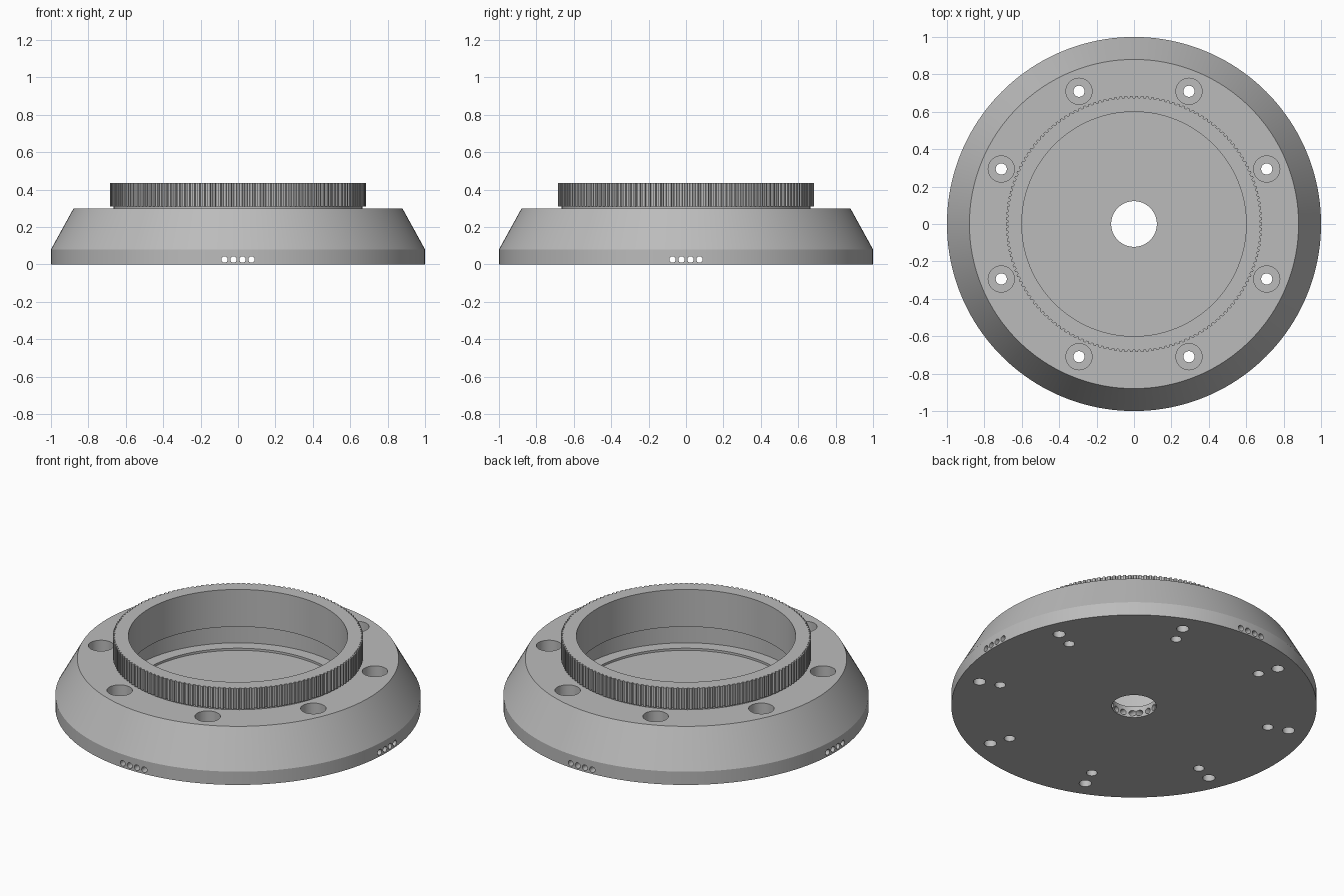
import bpy, bmesh
from math import sin, cos, pi, radians
from mathutils import Matrix, Vector

cube = bpy.data.objects.get("Cube")
if cube:
    bpy.data.objects.remove(cube)

metal = bpy.data.materials.new("machined grey")
metal.use_nodes = True
GREY = (0.5, 0.5, 0.5, 1)
metal.diffuse_color = GREY
metal.node_tree.nodes["Principled BSDF"].inputs["Base Color"].default_value = GREY


def make_object(name, bm):
    bmesh.ops.recalc_face_normals(bm, faces=bm.faces)
    mesh = bpy.data.meshes.new(name)
    bm.to_mesh(mesh)
    bm.free()
    mesh.materials.append(metal)
    obj = bpy.data.objects.new(name, mesh)
    bpy.context.collection.objects.link(obj)
    return obj


def lathe(name, profile, steps):
    """Turn a closed (radius, height) outline around the z axis."""
    bm = bmesh.new()
    rings = []
    for i in range(steps):
        a = 2 * pi * i / steps
        rings.append([bm.verts.new((r * cos(a), r * sin(a), z)) for r, z in profile])
    n = len(profile)
    for i in range(steps):
        p, q = rings[i], rings[(i + 1) % steps]
        for j in range(n):
            k = (j + 1) % n
            bm.faces.new((p[j], q[j], q[k], p[k]))
    return make_object(name, bm)


def drill(bm, start, end, radius, sides=24):
    """Add a cylinder running from start to end."""
    start, end = Vector(start), Vector(end)
    axis = end - start
    turn = axis.to_track_quat('Z', 'Y').to_matrix().to_4x4()
    bmesh.ops.create_cone(bm, cap_ends=True, segments=sides, radius1=radius,
                          radius2=radius, depth=axis.length,
                          matrix=Matrix.Translation((start + end) / 2) @ turn)


def cut(target, name, bm):
    cutter = make_object(name, bm)
    cutter.hide_render = True
    mod = target.modifiers.new(name, 'BOOLEAN')
    mod.operation = 'DIFFERENCE'
    mod.solver = 'EXACT'
    mod.use_self = True
    mod.object = cutter
    bpy.context.view_layer.objects.active = target
    bpy.ops.object.modifier_apply(modifier=name)
    bpy.data.objects.remove(cutter)


# Flange body: outer cone, collar, undercut cavity, recessed floor, centre bore
TOP, BAND, SHOULDER, FLOOR = 0.435, 0.31, 0.298, 0.067
body = lathe("flange_body", [
    (0.122, 0), (1, 0), (1, 0.08), (0.88, SHOULDER), (0.665, SHOULDER),
    (0.665, BAND), (0.675, BAND), (0.675, TOP), (0.6, TOP), (0.6, 0.21),
    (0.67, 0.21), (0.67, 0.08), (0.6, 0.08), (0.6, FLOOR), (0.122, FLOOR)], 160)

# Counterbored bolt holes, and blind holes in the underside
bolts, bores, pins = bmesh.new(), bmesh.new(), bmesh.new()
for i in range(8):
    a = radians(22.5 + 45 * i)
    x, y = cos(a), sin(a)
    bx, by = 0.768 * x, 0.768 * y
    px, py = 0.887 * x, 0.887 * y
    drill(bolts, (bx, by, -0.1), (bx, by, 0.2), 0.03)
    drill(bores, (bx, by, 0.1), (bx, by, 0.5), 0.07, 40)
    drill(pins, (px, py, -0.1), (px, py, 0.06), 0.034)
cut(body, "bolt_holes", bolts)
cut(body, "counterbores", bores)
cut(body, "pin_holes", pins)

# Rows of four channels through the base in both directions
for name, swap in (("channels_front", False), ("channels_side", True)):
    bm = bmesh.new()
    for i in range(4):
        t = (i - 1.5) * 0.048
        if swap:
            drill(bm, (-1.2, t, 0.026), (1.2, t, 0.026), 0.017)
        else:
            drill(bm, (t, -1.2, 0.026), (t, 1.2, 0.026), 0.017)
    cut(body, name, bm)

# Knurled teeth around the collar
TEETH = 150
bm = bmesh.new()
for i in range(TEETH):
    mid = 2 * pi * i / TEETH
    half = pi / TEETH
    corners = [(0.673, -0.7), (0.685, -0.45), (0.685, 0.45), (0.673, 0.7)]
    low, high = [[bm.verts.new((r * cos(mid + s * half), r * sin(mid + s * half), z))
                  for r, s in corners] for z in (BAND, TOP)]
    bm.faces.new(low)
    bm.faces.new(high)
    for j in range(4):
        k = (j + 1) % 4
        bm.faces.new((low[j], low[k], high[k], high[j]))
make_object("knurled_teeth", bm)

# Smooth the round walls, keep the machined edges sharp
bpy.ops.object.select_all(action='DESELECT')
body.select_set(True)
bpy.context.view_layer.objects.active = body
bpy.ops.object.shade_smooth_by_angle(angle=radians(25))
